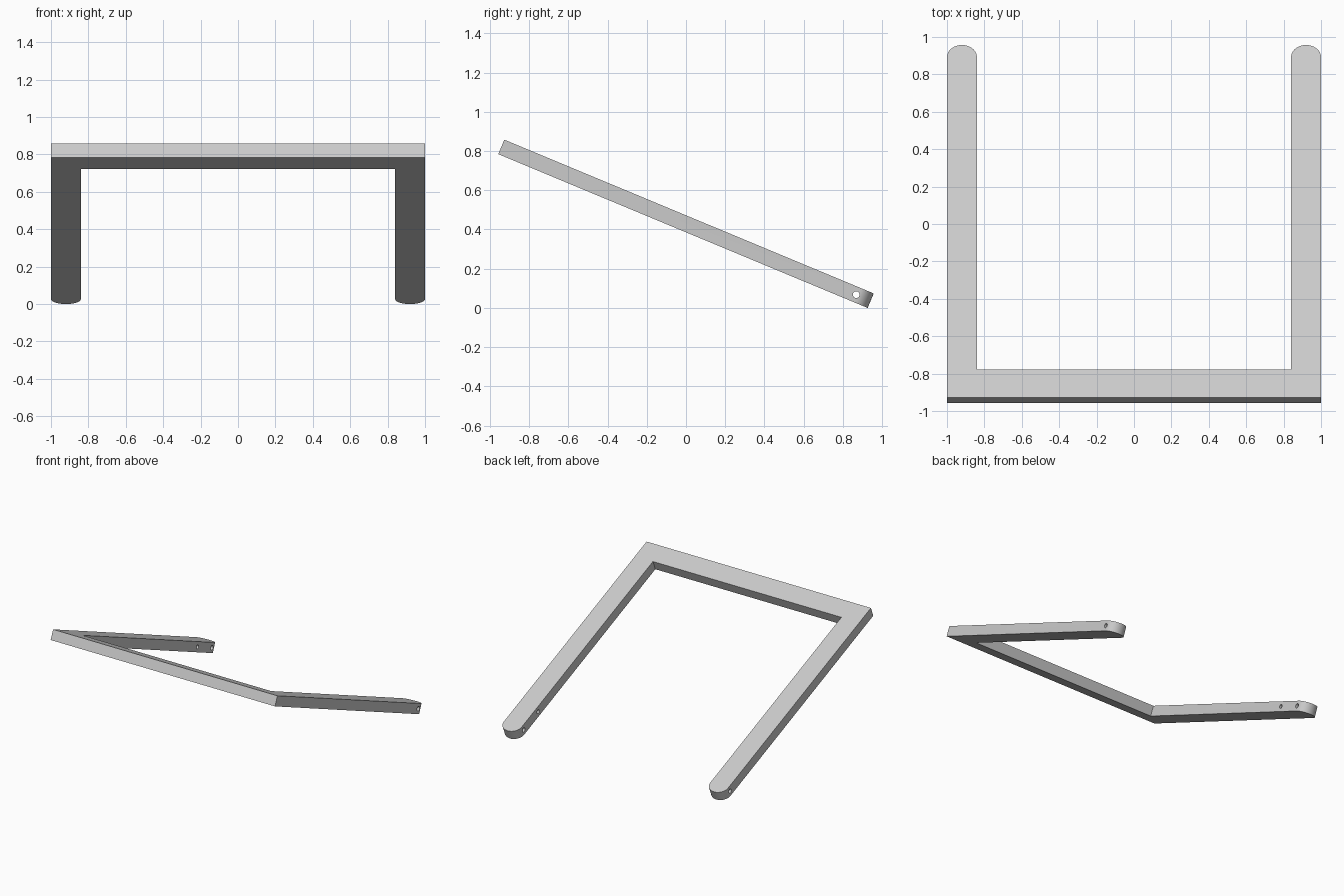
import bpy, bmesh
from math import radians, sin, cos, pi
from mathutils import Matrix, Vector

default = bpy.data.objects.get("Cube")
if default:
    bpy.data.objects.remove(default, do_unlink=True)

HALF_LEN, THICK, BAR = 1.02, 0.08, 0.16
TILT = radians(-22.6)
INNER = 1 - BAR
MID = 1 - BAR / 2
ROUND = 0.07        # depth of the rounded arm tips
SEGMENTS = 24

grey = bpy.data.materials.new("light grey")
grey.use_nodes = True
colour = (0.6, 0.6, 0.6, 1)
grey.diffuse_color = colour
grey.node_tree.nodes["Principled BSDF"].inputs["Base Color"].default_value = colour


def make_object(name, bm):
    bmesh.ops.recalc_face_normals(bm, faces=bm.faces)
    mesh = bpy.data.meshes.new(name)
    bm.to_mesh(mesh)
    bm.free()
    mesh.materials.append(grey)
    obj = bpy.data.objects.new(name, mesh)
    bpy.context.collection.objects.link(obj)
    return obj


# U-shaped outline: right half from crossbar to rounded tip, then mirrored
half = [(1, -HALF_LEN)]
for i in range(SEGMENTS + 1):
    a = pi * i / SEGMENTS
    half.append((MID + BAR / 2 * cos(a), HALF_LEN - ROUND + ROUND * sin(a)))
half.append((INNER, -HALF_LEN + BAR))
outline = half + [(-x, y) for x, y in reversed(half)]

bm = bmesh.new()
face = bm.faces.new([bm.verts.new((x, y, -THICK / 2)) for x, y in outline])
extruded = bmesh.ops.extrude_face_region(bm, geom=[face])
top = [v for v in extruded["geom"] if isinstance(v, bmesh.types.BMVert)]
bmesh.ops.translate(bm, verts=top, vec=(0, 0, THICK))
frame = make_object("tilted_frame", bm)

# Pivot holes through both arms, and blind holes in their inner faces
bm = bmesh.new()
for y, radius, reach in ((HALF_LEN - 0.08, 0.017, 1.1), (HALF_LEN - 0.28, 0.015, MID)):
    place = Matrix.Translation((0, y, 0)) @ Matrix.Rotation(pi / 2, 4, "Y")
    bmesh.ops.create_cone(bm, cap_ends=True, segments=SEGMENTS, radius1=radius,
                          radius2=radius, depth=2 * reach, matrix=place)
cutter = make_object("hole_cutter", bm)
cutter.hide_render = True

bpy.ops.object.select_all(action="DESELECT")
frame.select_set(True)
bpy.context.view_layer.objects.active = frame
holes = frame.modifiers.new("holes", "BOOLEAN")
holes.operation = "DIFFERENCE"
holes.solver = "EXACT"
holes.object = cutter
bpy.ops.object.modifier_apply(modifier=holes.name)
bpy.data.objects.remove(cutter, do_unlink=True)

# Lean the frame so its arm tips rest on the ground
frame.data.transform(Matrix.Rotation(TILT, 4, "X"))
lowest = min(v.co.z for v in frame.data.vertices)
frame.data.transform(Matrix.Translation(Vector((0, 0, -lowest))))
bpy.ops.object.shade_smooth_by_angle(angle=radians(30))
